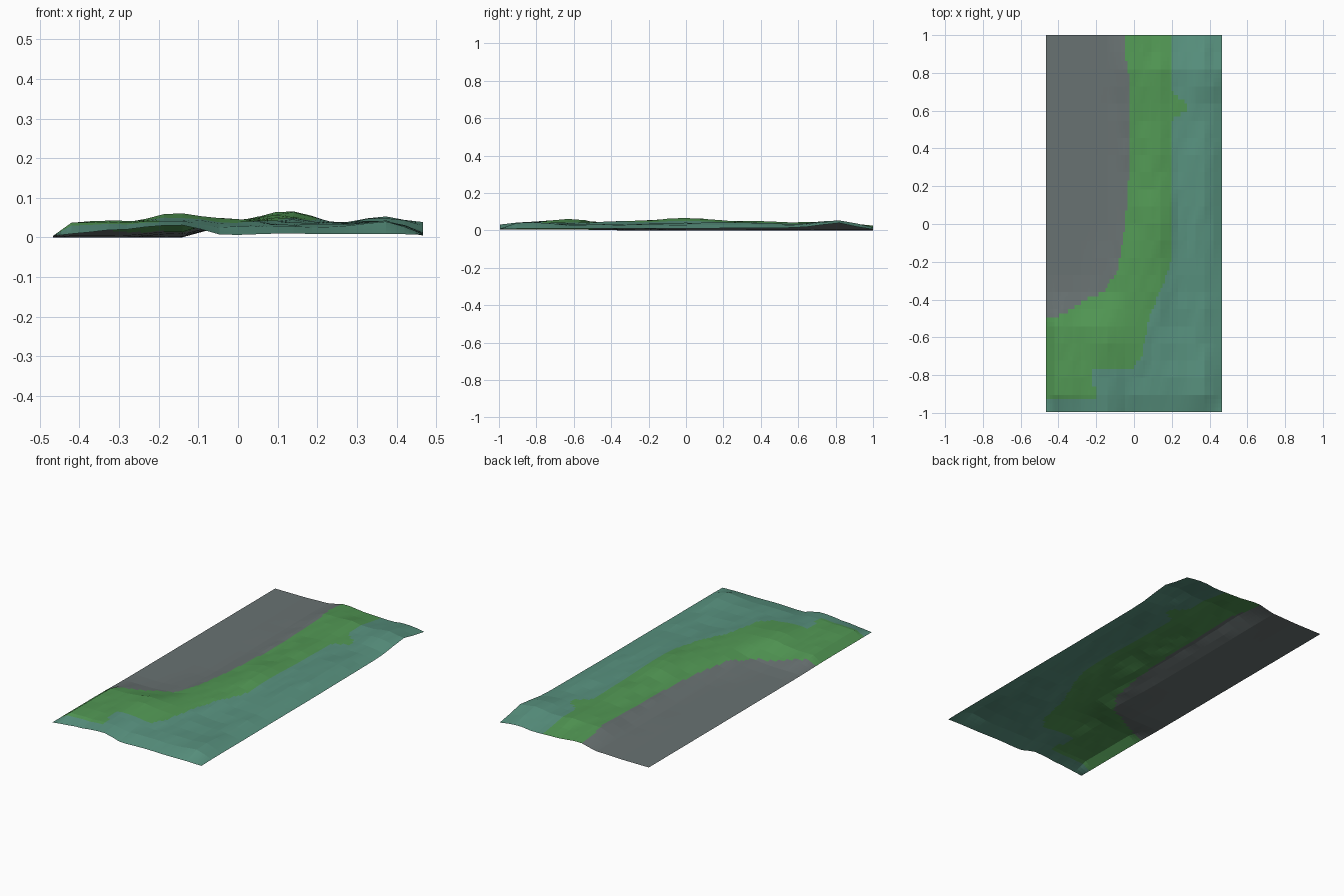
import bpy, bmesh, random

if "Cube" in bpy.data.objects:
    bpy.data.objects.remove(bpy.data.objects["Cube"])

random.seed(4)
X0, X1, Y0, Y1 = -0.467, 0.467, -0.995, 1.0

# Coarse height plan in millimetres (rows along y, columns along x)
XS = [-0.467, -0.42, -0.3, -0.15, -0.03, 0.12, 0.25, 0.38, 0.467]
YS = [-1.0, -0.87, -0.6, -0.3, 0.0, 0.3, 0.6, 0.8, 1.0]
H = [
    [4, 9, 22, 34, 6, 10, 8, 9, 7],
    [4, 40, 42, 46, 30, 30, 32, 44, 9],
    [4, 36, 40, 61, 50, 38, 29, 30, 9],
    [0, 0, 0, 10, 44, 49, 34, 30, 10],
    [0, 0, 0, 0, 33, 66, 39, 38, 10],
    [0, 0, 0, 0, 29, 50, 36, 44, 12],
    [0, 0, 0, 2, 32, 43, 33, 34, 14],
    [0, 0, 0, 4, 44, 48, 39, 57, 37],
    [0, 0, 0, 4, 25, 14, 10, 18, 5],
]
# Colour borders as (y, x)
GREY_EDGE = [(-0.5, -0.47), (-0.48, -0.37), (-0.4, -0.26), (-0.36, -0.16), (-0.25, -0.09),
             (0, -0.045), (0.3, -0.025), (0.75, -0.02), (0.88, -0.045), (1.0, -0.05)]
TEAL_EDGE = [(-0.93, -0.2), (-0.8, -0.19), (-0.79, -0.02), (-0.7, 0.04), (-0.5, 0.08),
             (-0.3, 0.16), (-0.2, 0.195), (0.55, 0.2), (0.6, 0.28), (0.64, 0.28), (0.7, 0.2), (1.0, 0.2)]


def span(keys, v):
    """Index of the interval holding v and the position within it."""
    for i in range(len(keys) - 1):
        if v <= keys[i + 1] or i == len(keys) - 2:
            return i, max(0.0, min(1.0, (v - keys[i]) / (keys[i + 1] - keys[i])))


def border(points, y):
    i, t = span([p[0] for p in points], y)
    return points[i][1] * (1 - t) + points[i + 1][1] * t


def height(x, y):
    i, s = span(XS, x)
    j, t = span(YS, y)
    s, t = (k * k * (3 - 2 * k) for k in (s, t))
    a = H[j][i] * (1 - s) + H[j][i + 1] * s
    b = H[j + 1][i] * (1 - s) + H[j + 1][i + 1] * s
    z = a * (1 - t) + b * t
    if z > 15:
        z += random.uniform(-3, 3)
    return z / 1000


def colour(x, y):
    if y > -0.5 and x < border(GREY_EDGE, y):
        return 0
    if y > -0.92 and x < border(TEAL_EDGE, y):
        if -0.86 < y < -0.77 and x > -0.22:
            return 2
        return 1
    return 2


# Terrain sheet: coarse facets, finely split for the colour borders
bm = bmesh.new()
bmesh.ops.create_grid(bm, x_segments=20, y_segments=22, size=1)
for v in bm.verts:
    x = X0 + (v.co.x + 1) / 2 * (X1 - X0)
    y = Y0 + (v.co.y + 1) / 2 * (Y1 - Y0)
    v.co = (x, y, height(x, y))
bmesh.ops.subdivide_edges(bm, edges=bm.edges[:], cuts=3, use_grid_fill=True)
for f in bm.faces:
    c = f.calc_center_median()
    f.material_index = colour(c.x, c.y)
    f.smooth = False
bm.normal_update()
mesh = bpy.data.meshes.new("terrain")
bm.to_mesh(mesh)
bm.free()

# Flat ground, grass and teal scrub
for name, rgb in (("stone grey", (0.14, 0.168, 0.168)),
                  ("grass green", (0.084, 0.314, 0.089)),
                  ("scrub teal", (0.098, 0.287, 0.212))):
    m = bpy.data.materials.new(name)
    m.diffuse_color = (*rgb, 1)
    m.use_nodes = True
    m.node_tree.nodes["Principled BSDF"].inputs["Base Color"].default_value = m.diffuse_color
    mesh.materials.append(m)
bpy.context.collection.objects.link(bpy.data.objects.new("terrain", mesh))
